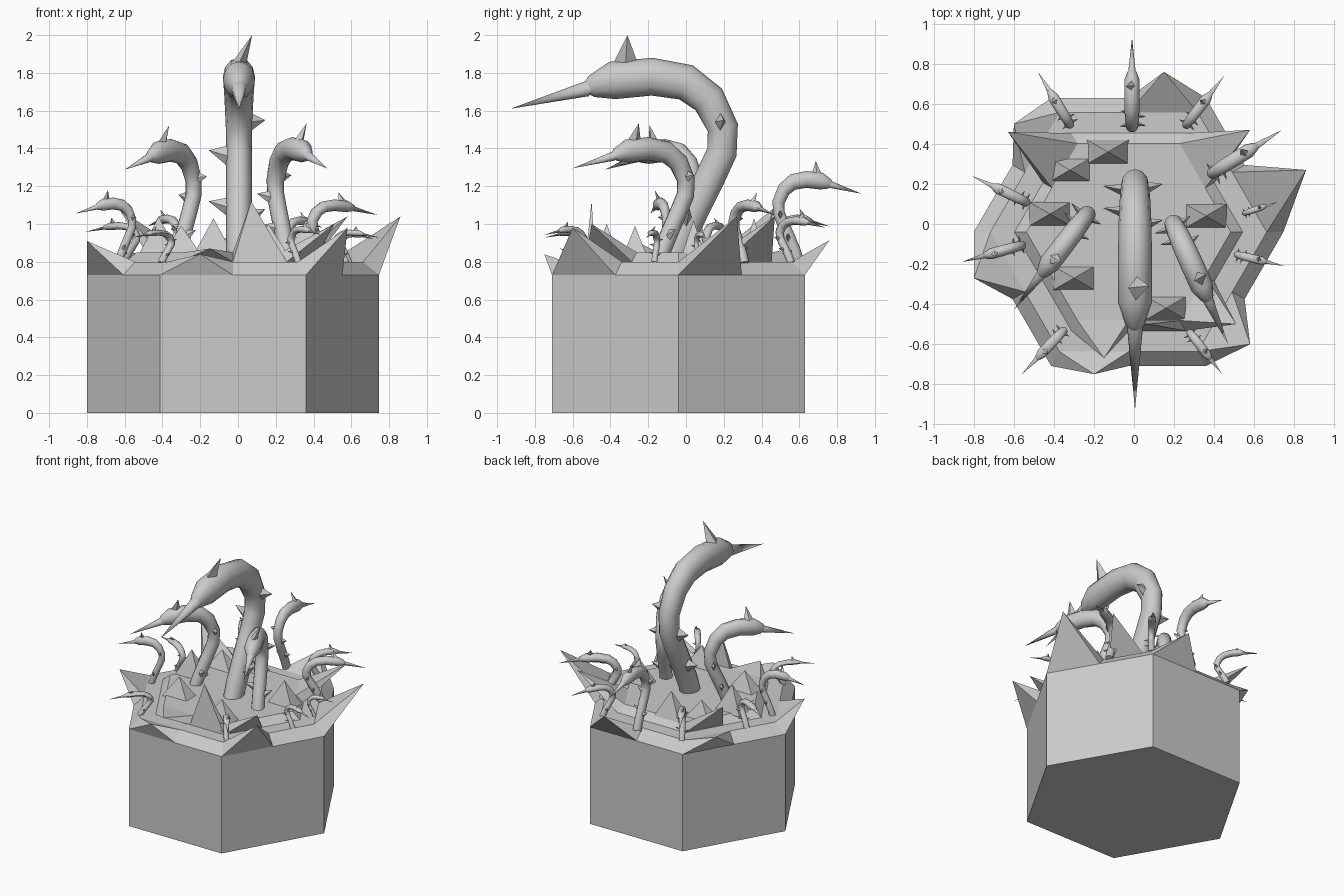
import bpy, bmesh
from math import cos, sin, radians
from mathutils import Vector

if "Cube" in bpy.data.objects:
    bpy.data.objects.remove(bpy.data.objects["Cube"])


def finish(bm, name, smooth=False):
    bmesh.ops.recalc_face_normals(bm, faces=bm.faces[:])
    me = bpy.data.meshes.new(name)
    bm.to_mesh(me)
    bm.free()
    ob = bpy.data.objects.new(name, me)
    bpy.context.collection.objects.link(ob)
    if smooth:
        bpy.ops.object.select_all(action='DESELECT')
        ob.select_set(True)
        bpy.context.view_layer.objects.active = ob
        bpy.ops.object.shade_smooth_by_angle(angle=radians(40))
    return ob


def pyramid(bm, base, tip):
    vs = [bm.verts.new(p) for p in base]
    t = bm.verts.new(tip)
    n = len(vs)
    for i in range(n):
        bm.faces.new((vs[i], vs[(i + 1) % n], t))
    bm.faces.new(vs[::-1])


# Hexagonal stump with stepped rim; alternate rim faces are pulled into spikes
CX, CY = -0.027, -0.04
bm = bmesh.new()
rings = []
for r, z in [(0.773, 0), (0.773, 0.73), (0.69, 0.80), (0.57, 0.80), (0.51, 0.85)]:
    ring = []
    for k in range(12):
        q = r * (1 if k % 2 == 0 else cos(radians(30)))
        a = radians(30 * k)
        ring.append(bm.verts.new((CX + q * cos(a), CY + q * sin(a), z)))
    rings.append(ring)
faces = {}
for j in range(4):
    for k in range(12):
        n = (k + 1) % 12
        faces[j, k] = bm.faces.new((rings[j][k], rings[j][n], rings[j + 1][n], rings[j + 1][k]))
bm.faces.new(rings[0][::-1])
bm.faces.new(rings[4])
spikes = {
    (1, 0): (0.86, 0.27, 1.04), (1, 2): (0.15, 0.76, 0.915),
    (1, 4): (-0.60, 0.50, 0.86), (1, 6): (-0.80, -0.27, 0.91),
    (1, 8): (-0.20, -0.75, 0.84), (1, 10): (0.58, -0.60, 0.98),
    (3, 1): (0.58, 0.47, 1.04), (3, 4): (-0.63, 0.46, 1.08),
    (3, 8): (-0.15, -0.67, 0.87), (3, 9): (0.07, -0.50, 1.12),
    (3, 10): (0.51, -0.50, 1.0),
}
for key, tip in spikes.items():
    res = bmesh.ops.poke(bm, faces=[faces[key]])
    res['verts'][0].co = Vector(tip)
finish(bm, "stump")

# Small pyramids standing on the top surface
bm = bmesh.new()
for x, y, h in [(-0.13, 0.36, 1.03), (-0.42, 0.05, 1.04), (0.36, 0.04, 1.02),
                (-0.30, -0.27, 0.99), (0.16, -0.42, 1.0), (-0.32, 0.27, 0.98)]:
    base = [(x + 0.12 * cos(radians(a)), y + 0.12 * sin(radians(a)), 0.84) for a in (-30, 30, 150, 210)]
    pyramid(bm, base, (x, y, h))
finish(bm, "top_spikes")

# Master tentacle side path: forward distance, height, radius
PATH = [(0.08, 0.78, 0.078), (0.03, 0.92, 0.08), (-0.04, 1.07, 0.08), (-0.12, 1.23, 0.08),
        (-0.19, 1.38, 0.08), (-0.195, 1.51, 0.082), (-0.12, 1.66, 0.09), (0.0, 1.75, 0.097),
        (0.18, 1.78, 0.10), (0.39, 1.76, 0.10), (0.50, 1.728, 0.058), (0.53, 1.72, 0.03)]
# Master thorns: centre, two base half-axes, tip (forward, side, height)
THORNS = [((0.32, 0, 1.85), (0.065, 0, 0), (0, 0.04, 0), (0.31, 0.07, 2.0)),
          ((-0.18, 0.06, 1.54), (0.03, 0, 0), (0, 0, 0.05), (-0.20, 0.14, 1.55)),
          ((-0.17, -0.06, 1.36), (0.03, 0, 0), (0, 0, 0.055), (-0.19, -0.16, 1.39)),
          ((-0.06, -0.06, 1.09), (0.03, 0, 0), (0, 0, 0.05), (-0.08, -0.16, 1.12)),
          ((0.0, 0.06, 1.03), (0.03, 0, 0), (0, 0, 0.05), (-0.02, 0.14, 1.08))]
SIDES = 12


def tentacle(name, back, tip, top):
    b, d = Vector(back), Vector(tip) - Vector(back)
    s = d.length / 1.2
    d.normalize()
    side = Vector((-d.y, d.x))
    w = s if s > 0.9 else s * 1.15
    sz = (top - 0.80) / 1.08

    def place(u, v, z):
        p = b + d * ((u + 0.27) * s) + side * (v * w)
        return (p.x, p.y, top + (z - 1.88) * sz)

    # Curved body
    bm = bmesh.new()
    loops = []
    for i, (u, z, r) in enumerate(PATH):
        p0, p1 = PATH[max(i - 1, 0)], PATH[min(i + 1, len(PATH) - 1)]
        t = Vector((p1[0] - p0[0], p1[1] - p0[1])).normalized()
        loop = []
        for k in range(SIDES):
            a = radians(360 * k / SIDES)
            c = r * cos(a)
            loop.append(bm.verts.new(place(u - t.y * c, 0.85 * r * sin(a), z + t.x * c)))
        loops.append(loop)
    for l0, l1 in zip(loops, loops[1:]):
        for k in range(SIDES):
            n = (k + 1) % SIDES
            bm.faces.new((l0[k], l0[n], l1[n], l1[k]))
    bm.faces.new(loops[0][::-1])
    bm.faces.new(loops[-1])
    finish(bm, name, True)

    # Pointed tip
    bm = bmesh.new()
    ring = [(0.50 - 0.013 * cos(radians(36 * k)), 0.043 * sin(radians(36 * k)),
             1.725 + 0.048 * cos(radians(36 * k))) for k in range(10)]
    pyramid(bm, [place(*p) for p in ring], place(0.93, 0, 1.61))
    finish(bm, name + "_stinger", True)

    # Thorns
    bm = bmesh.new()
    for c, e, f, q in THORNS:
        c, e, f = Vector(c), Vector(e), Vector(f)
        pyramid(bm, [place(*p) for p in (c + e, c + f, c - e, c - f)], place(*q))
    finish(bm, name + "_thorns")


# Rearmost bend point, stinger tip, and height of each tentacle
TENTACLES = [
    ((0.005, 0.27), (0.005, -0.93), 1.88),
    ((-0.21, 0.08), (-0.60, -0.43), 1.45),
    ((0.18, 0.04), (0.47, -0.60), 1.46),
    ((-0.01, 0.46), (-0.01, 0.93), 1.28),
    ((-0.31, 0.48), (-0.48, 0.76), 1.05),
    ((0.25, 0.48), (0.45, 0.74), 1.04),
    ((0.37, 0.24), (0.74, 0.47), 1.13),
    ((0.54, 0.05), (0.72, 0.11), 0.96),
    ((0.50, -0.15), (0.75, -0.21), 0.97),
    ((0.27, -0.53), (0.44, -0.75), 0.99),
    ((-0.34, -0.52), (-0.56, -0.75), 0.97),
    ((-0.54, -0.10), (-0.86, -0.19), 1.14),
    ((-0.52, 0.10), (-0.81, 0.24), 1.01),
]
for i, args in enumerate(TENTACLES):
    tentacle("main_tentacle" if i == 0 else f"tentacle_{i}", *args)
